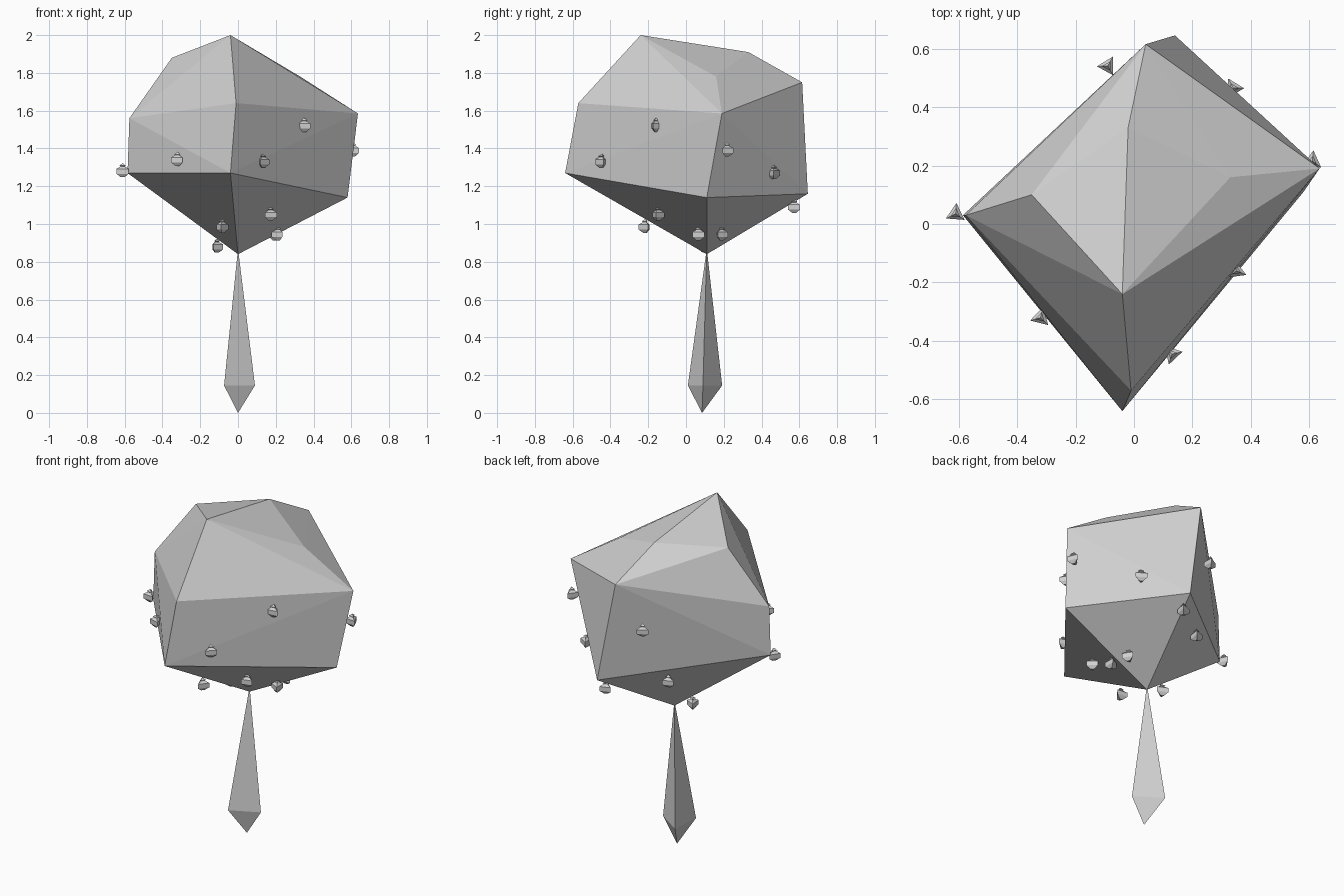
import bpy, bmesh, math, random
from mathutils import Vector

random.seed(3)
cube = bpy.data.objects.get("Cube")
if cube:
    bpy.data.objects.remove(cube, do_unlink=True)

grey = bpy.data.materials.new("plain_grey")
grey.use_nodes = True
colour = (0.64, 0.64, 0.64, 1)
grey.diffuse_color = colour
grey.node_tree.nodes["Principled BSDF"].inputs["Base Color"].default_value = colour


def finish(name, bm):
    bmesh.ops.recalc_face_normals(bm, faces=bm.faces[:])
    mesh = bpy.data.meshes.new(name)
    bm.to_mesh(mesh)
    bm.free()
    mesh.materials.append(grey)
    obj = bpy.data.objects.new(name, mesh)
    bpy.context.collection.objects.link(obj)
    return obj


def three_sided(name, profile, turn, location):
    """Stack triangular rings of (centre x, centre y, radius, z); zero radius is a tip."""
    bm = bmesh.new()
    rings = []
    for cx, cy, r, z in profile:
        count = 3 if r else 1
        rings.append([bm.verts.new((cx + r * math.cos(turn + i * math.tau / 3),
                                    cy + r * math.sin(turn + i * math.tau / 3), z))
                      for i in range(count)])
    for low, high in zip(rings, rings[1:]):
        for i in range(3):
            j = (i + 1) % 3
            corners = [low[i % len(low)], low[j % len(low)],
                       high[j % len(high)], high[i % len(high)]]
            bm.faces.new(list(dict.fromkeys(corners)))
    obj = finish(name, bm)
    obj.location = location
    return obj


# Faceted crown: convex skin over the bottom point, two rings and the top
bottom = [(0, 0.11, 0.84)]
lower_ring = [(-0.04, -0.64, 1.27), (0.58, 0.11, 1.14), (0.14, 0.645, 1.16), (-0.585, 0.03, 1.27)]
upper_ring = [(-0.01, -0.57, 1.64), (0.635, 0.19, 1.585), (0.04, 0.615, 1.75), (-0.575, 0.03, 1.56)]
top = [(-0.04, -0.24, 2.0), (0.33, 0.16, 1.78), (-0.02, 0.33, 1.91), (-0.35, 0.10, 1.88)]
bm = bmesh.new()
for point in bottom + lower_ring + upper_ring + top:
    bm.verts.new(point)
bmesh.ops.convex_hull(bm, input=bm.verts[:])
finish("crown", bm)

# Trunk: triangular spike, pointed at both ends
three_sided("trunk", [(0, 0.085, 0, 0), (-0.015, 0.097, 0.105, 0.145), (0, 0.11, 0, 0.87)],
            math.radians(-4), (0, 0, 0))

# Fruits: little triangular drums with a pointed stub
fruit_profile = [(0, 0, 0.012, -0.032), (0, 0, 0.037, -0.014), (0, 0, 0.037, 0.012),
                 (0, 0, 0.012, 0.025), (0, 0, 0.019, 0.029), (0, 0, 0, 0.042)]
fruit_spots = [
    (-0.61, 0.035, 1.28), (-0.32, -0.32, 1.34), (0.13, -0.445, 1.33), (0.35, -0.16, 1.52),
    (0.17, -0.15, 1.05), (-0.085, -0.215, 0.985), (-0.115, 0.10, 0.88), (0.215, 0.065, 0.945),
    (0.195, 0.185, 0.945), (0.61, 0.215, 1.39), (0.34, 0.465, 1.27), (0.13, 0.575, 1.09),
    (-0.09, 0.54, 1.48), (-0.14, 0.365, 1.12)]
for number, spot in enumerate(fruit_spots, 1):
    fruit = three_sided(f"fruit_{number}", fruit_profile, random.uniform(0, math.tau), spot)
    bm = bmesh.new()
    bm.from_mesh(fruit.data)
    bmesh.ops.holes_fill(bm, edges=bm.edges[:])
    bmesh.ops.recalc_face_normals(bm, faces=bm.faces[:])
    bm.to_mesh(fruit.data)
    bm.free()
